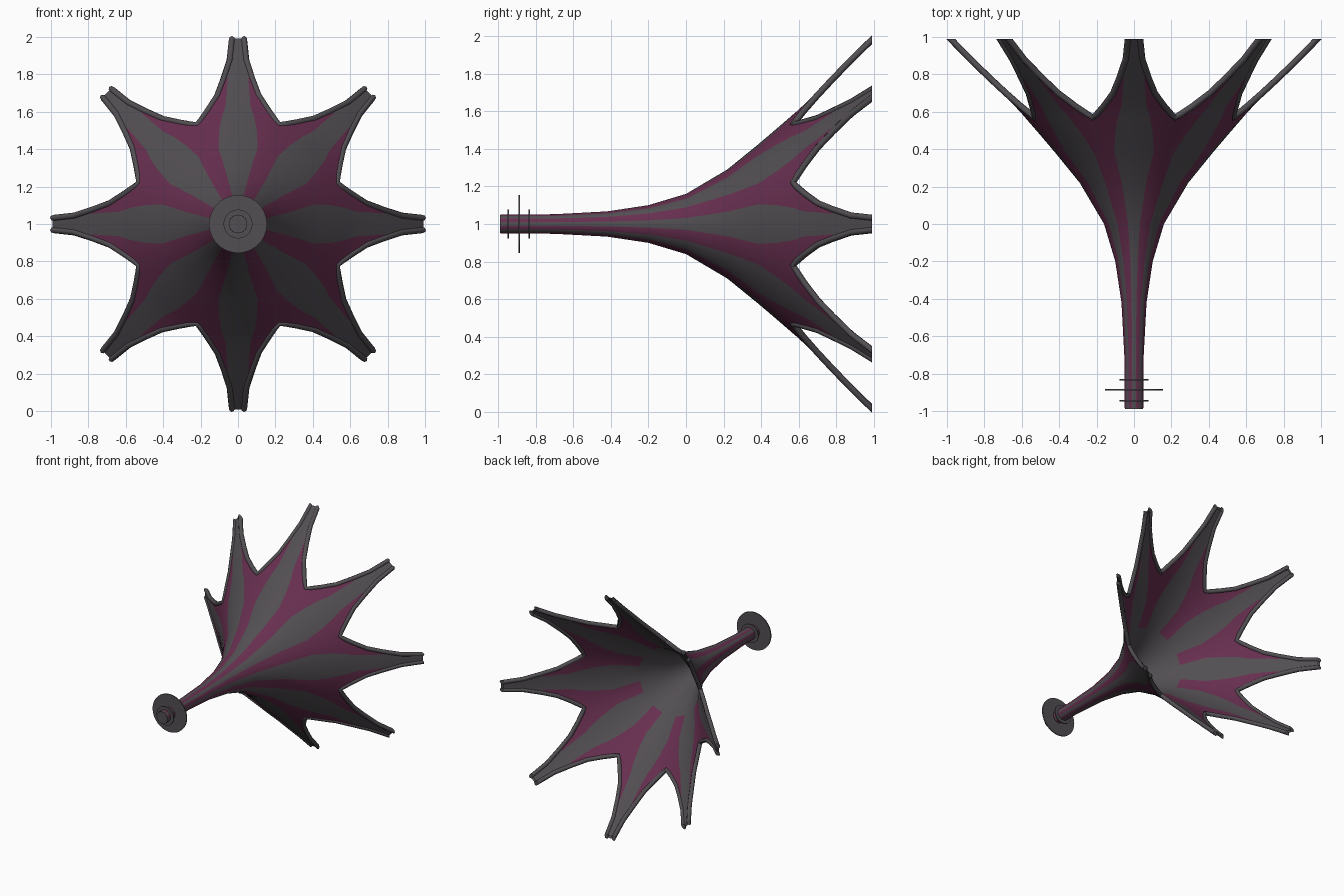
import bpy, bmesh, math
from mathutils import Vector

if "Cube" in bpy.data.objects:
    bpy.data.objects.remove(bpy.data.objects["Cube"])

def mat(name, c):
    m = bpy.data.materials.new(name)
    m.diffuse_color = (*c, 1)
    m.use_nodes = True
    m.node_tree.nodes["Principled BSDF"].inputs["Base Color"].default_value = m.diffuse_color
    return m

GREY = mat("dark grey", (0.085, 0.077, 0.085))
PURPLE = mat("dull purple", (0.135, 0.028, 0.078))

# rows: y, horn radius, sector half angle, half angle of the grey stripe (degrees)
ROWS = [(-.985, .05, 22.5, 11), (-.7, .052, 22.5, 11), (-.42, .067, 22.5, 11),
        (-.2, .10, 22.5, 11), (0, .16, 22.5, 11.5), (.22, .29, 22.5, 13),
        (.38, .42, 22.5, 14.5), (.48, .505, 22.5, 11.5), (.57, .583, 22.5, 8.5),
        (.59, .60, 19.5, 7.5), (.63, .637, 15, 6), (.70, .704, 9.2, 5),
        (.78, .785, 5.8, 4), (.88, .885, 2.9, 2), (.99, .992, 1.9, 1.3)]
THROAT = 0.1

def point(r, y, a):
    return Vector((r * math.cos(a), y, 1 + r * math.sin(a)))

def link(name, me, *mats):
    ob = bpy.data.objects.new(name, me)
    bpy.context.collection.objects.link(ob)
    for m in mats:
        me.materials.append(m)
    bpy.ops.object.select_all(action='DESELECT')
    ob.select_set(True)
    bpy.context.view_layer.objects.active = ob
    return ob

def smooth(deg=35):
    bpy.ops.object.shade_smooth_by_angle(angle=math.radians(deg))

# flared, eight-pointed horn sheet; the inner one is slightly smaller
def sheet(name, inset, inner):
    bm = bmesh.new()
    for s in range(8):
        grid = []
        for y, r, w, g in ROWS:
            m = (w + g) / 2
            offs = [-w, -m, -g, -g / 2, 0, g / 2, g, m, w]
            grid.append([bm.verts.new(point(r - inset, y, math.radians(45 * s + o))) for o in offs])
        for i in range(len(ROWS) - 1):
            for j in range(8):
                q = [grid[i][j], grid[i][j + 1], grid[i + 1][j + 1], grid[i + 1][j]]
                f = bm.faces.new(q if inner else q[::-1])
                striped = ROWS[i][0] < .75 and not (inner and ROWS[i][0] < THROAT)
                f.material_index = 1 if striped and j in (0, 1, 6, 7) else 0
    bmesh.ops.remove_doubles(bm, verts=bm.verts, dist=1e-4)
    me = bpy.data.meshes.new(name)
    bm.to_mesh(me)
    link(name, me, GREY, PURPLE)
    smooth()

sheet("horn_outside", 0, False)
sheet("horn_inside", .018, True)

# rounded rim running from point to point through each valley
def rim(s):
    path = []
    edge = ROWS[8:]
    y, r, w, g = ROWS[-1]
    edge = edge + [(y + .04, r + .04, w, g)]
    for y, r, w, g in reversed(edge):
        path.append(point(r - .01, y, math.radians(45 * s + w)))
    for y, r, w, g in edge[1:]:
        path.append(point(r - .01, y, math.radians(45 * s + 45 - w)))
    cu = bpy.data.curves.new("rim_path", 'CURVE')
    cu.dimensions = '3D'
    cu.bevel_depth = .017
    cu.bevel_resolution = 2
    sp = cu.splines.new('POLY')
    sp.points.add(len(path) - 1)
    for p, co in zip(sp.points, path):
        p.co = (*co, 1)
    ob = bpy.data.objects.new("rim_%d" % (s + 1), cu)
    bpy.context.collection.objects.link(ob)
    cu.materials.append(GREY)
    bpy.ops.object.select_all(action='DESELECT')
    ob.select_set(True)
    bpy.context.view_layer.objects.active = ob
    bpy.ops.object.convert(target='MESH')
    ob = bpy.context.view_layer.objects.active
    # cut the points off flat
    bm = bmesh.new()
    bm.from_mesh(ob.data)
    bmesh.ops.bisect_plane(bm, geom=bm.verts[:] + bm.edges[:] + bm.faces[:],
                           plane_co=(0, .99, 0), plane_no=(0, 1, 0), clear_outer=True)
    bmesh.ops.holes_fill(bm, edges=[e for e in bm.edges if e.is_boundary], sides=0)
    bmesh.ops.recalc_face_normals(bm, faces=bm.faces)
    bm.to_mesh(ob.data)
    bm.free()
    smooth(50)

for s in range(8):
    rim(s)

# thin discs round the handle and the end cap
def disc(name, y, r, t):
    bpy.ops.mesh.primitive_cylinder_add(vertices=40, radius=r, depth=t, location=(0, y, 1),
                                        rotation=(math.pi / 2, 0, 0))
    ob = bpy.context.object
    ob.name = name
    ob.data.materials.append(GREY)
    smooth()

disc("guard_disc", -.887, .155, .008)
disc("front_ring", -.945, .077, .008)
disc("back_ring", -.833, .077, .008)
disc("end_cap", -.982, .049, .014)
